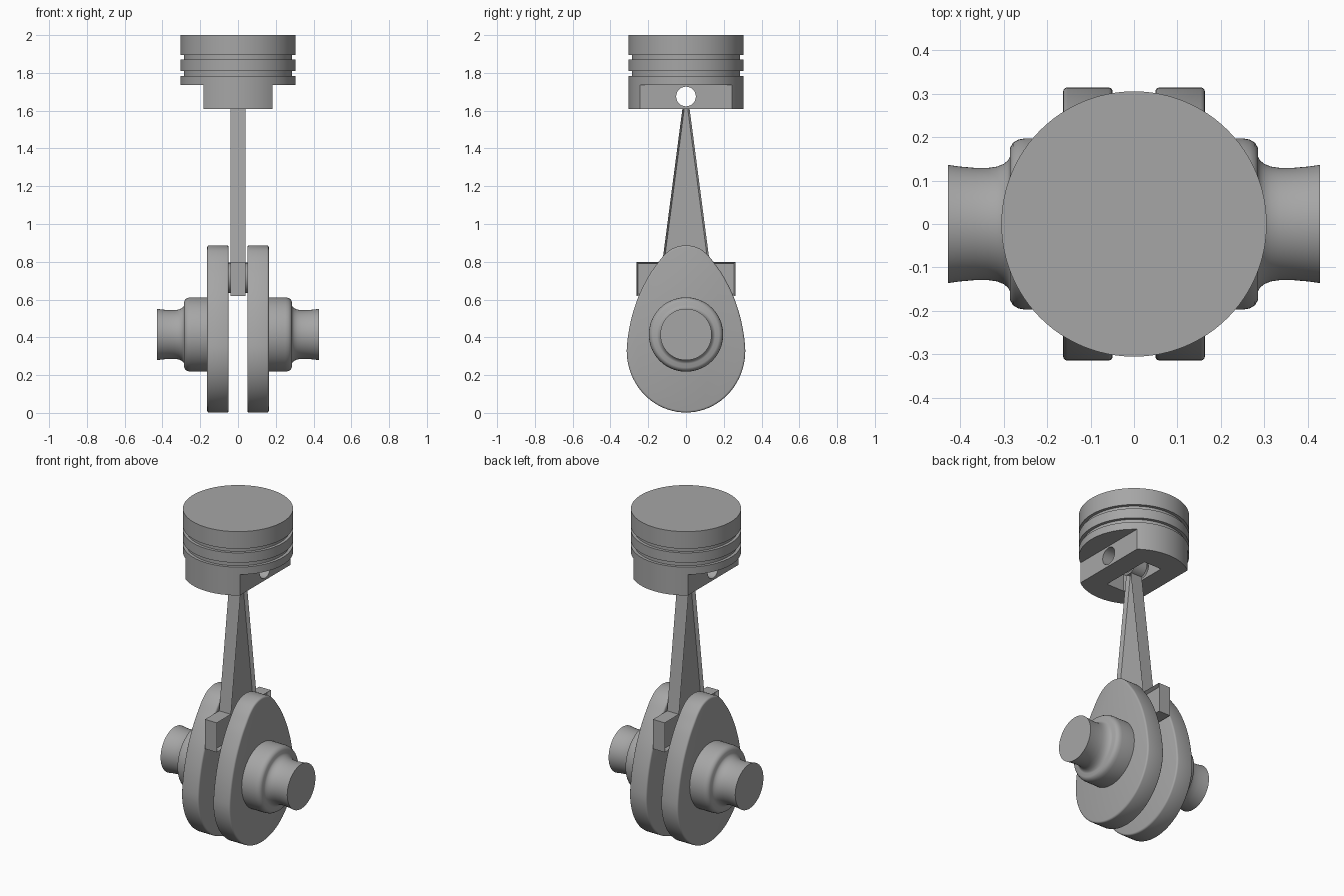
import bpy, bmesh, math
from mathutils import Matrix, Vector

if "Cube" in bpy.data.objects:
    bpy.data.objects.remove(bpy.data.objects["Cube"])

steel = bpy.data.materials.new("steel grey")
steel.diffuse_color = (0.38, 0.38, 0.38, 1)
steel.use_nodes = True
steel.node_tree.nodes["Principled BSDF"].inputs["Base Color"].default_value = steel.diffuse_color


def finish(bm, name, smooth=True):
    bmesh.ops.recalc_face_normals(bm, faces=bm.faces)
    me = bpy.data.meshes.new(name)
    bm.to_mesh(me)
    bm.free()
    me.materials.append(steel)
    ob = bpy.data.objects.new(name, me)
    bpy.context.collection.objects.link(ob)
    if smooth:
        smooth_angle(ob)
    return ob


def select(ob):
    bpy.ops.object.select_all(action='DESELECT')
    ob.select_set(True)
    bpy.context.view_layer.objects.active = ob


def smooth_angle(ob):
    select(ob)
    bpy.ops.object.shade_smooth_by_angle(angle=math.radians(32))


def lathe(name, profile, axis, centre, seg=64, smooth=True):
    """Turn (position along axis, radius) pairs into a closed solid."""
    bm = bmesh.new()
    rings = []
    for p, r in profile:
        ring = []
        for i in range(seg):
            a = 2 * math.pi * i / seg
            c, s = r * math.cos(a), r * math.sin(a)
            v = Vector((p, c, s)) if axis == 'X' else Vector((c, s, p))
            ring.append(bm.verts.new(v + Vector(centre)))
        rings.append(ring)
    for a, b in zip(rings, rings[1:]):
        for i in range(seg):
            j = (i + 1) % seg
            bm.faces.new((a[i], a[j], b[j], b[i]))
    bm.faces.new(rings[0])
    bm.faces.new(rings[-1])
    return finish(bm, name, smooth)


def box(name, lo, hi):
    bm = bmesh.new()
    lo, hi = Vector(lo), Vector(hi)
    bmesh.ops.create_cube(bm, size=1, matrix=Matrix.Translation((lo + hi) / 2)
                          @ Matrix.Diagonal((*(hi - lo), 1)))
    return finish(bm, name, False)


def plate(name, pts, x0, x1):
    """Extrude a (y, z) outline along x."""
    bm = bmesh.new()
    f = bm.faces.new([bm.verts.new((x0, y, z)) for y, z in pts])
    ext = bmesh.ops.extrude_face_region(bm, geom=[f], use_keep_orig=True)
    vs = [g for g in ext['geom'] if isinstance(g, bmesh.types.BMVert)]
    bmesh.ops.translate(bm, verts=vs, vec=(x1 - x0, 0, 0))
    bmesh.ops.recalc_face_normals(bm, faces=bm.faces)
    return bm, [f for f in bm.faces if abs(f.normal.x) > 0.9]


def cut(ob, cutter):
    cutter.hide_render = True
    m = ob.modifiers.new("cut", 'BOOLEAN')
    m.operation, m.object, m.solver = 'DIFFERENCE', cutter, 'EXACT'
    select(ob)
    bpy.ops.object.modifier_apply(modifier=m.name)
    bpy.data.objects.remove(cutter)


# Piston with two ring grooves
R, G = 0.305, 0.287
piston = lathe("piston", [(1.61, R), (1.783, R), (1.783, G), (1.81, G), (1.81, R),
                          (1.87, R), (1.87, G), (1.895, G), (1.895, R), (2.0, R)],
               'Z', (0, 0, 0), 96, False)
# Skirt flats, underside pocket and wrist pin hole
for s in (-1, 1):
    a, b = sorted((s * 0.183, s * 0.5))
    cut(piston, box("flat_cutter", (a, -0.5, 1.5), (b, 0.5, 1.737)))
cut(piston, box("pocket_cutter", (-0.06, -0.16, 1.5), (0.06, 0.16, 1.76)))
cut(piston, lathe("pin_cutter", [(-0.4, 0.052), (0.4, 0.052)], 'X', (0, 0, 1.675), 48, False))
smooth_angle(piston)

# Connecting rod with recessed web and wide foot
half = [(0.262, 0.62), (0.262, 0.80), (0.125, 0.80), (0.018, 1.618)]
outline = half + [(-y, z) for y, z in reversed(half)]
bm, caps = plate("rod", outline, -0.04, 0.04)
for f in caps:
    bmesh.ops.inset_region(bm, faces=[f], thickness=0.013, depth=-0.02)
finish(bm, "connecting_rod", False)

# Rod small end eye
eye = lathe("rod_small_end", [(-0.04, 0.065), (0.04, 0.065)], 'X', (0, 0, 1.675), 48, False)
cut(eye, lathe("eye_cutter", [(-0.1, 0.052), (0.1, 0.052)], 'X', (0, 0, 1.675), 48, False))
smooth_angle(eye)

# Crank pin between the webs
lathe("crank_pin", [(-0.08, 0.08), (0.08, 0.08)], 'X', (0, 0, 0.715), 48)


# Egg shaped crank web outline: spline upper flank, elliptical bottom
def spline(ps, n=5):
    out = []
    for i in range(1, len(ps) - 2):
        p0, p1, p2, p3 = (Vector(p) for p in ps[i - 1:i + 3])
        for k in range(n):
            t = k / n
            out.append(0.5 * (2 * p1 + (p2 - p0) * t + (2 * p0 - 5 * p1 + 4 * p2 - p3) * t * t
                              + (3 * p1 - p0 - 3 * p2 + p3) * t ** 3))
    return [tuple(v) for v in out]


flank = spline([(-0.065, 0.873), (0, 0.887), (0.065, 0.873), (0.112, 0.839), (0.152, 0.79),
                (0.2, 0.72), (0.256, 0.605), (0.296, 0.47), (0.314, 0.33), (0.302, 0.24)])
belly = [(0.314 * math.cos(a), 0.33 - 0.328 * math.sin(a))
         for a in (math.pi / 2 * i / 20 for i in range(21))]
side = flank + belly
egg = side + [(-y, z) for y, z in reversed(side[1:-1])]

# Hub and main journal profile, outwards along x
journal = [(0.15, 0.197), (0.25, 0.197), (0.266, 0.194), (0.278, 0.187), (0.285, 0.175),
           (0.285, 0.155), (0.29, 0.146), (0.30, 0.138), (0.315, 0.132), (0.335, 0.129),
           (0.365, 0.129), (0.40, 0.132), (0.428, 0.136)]

for s, tag in ((-1, "left"), (1, "right")):
    bm, caps = plate("web", egg, s * 0.049, s * 0.163)
    rim = list({e for f in caps for e in f.edges})
    bmesh.ops.bevel(bm, geom=rim, offset=0.01, segments=3, profile=0.5, affect='EDGES')
    finish(bm, tag + "_crank_web")
    lathe(tag + "_main_journal", [(s * x, r) for x, r in journal], 'X', (0, 0, 0.415))
